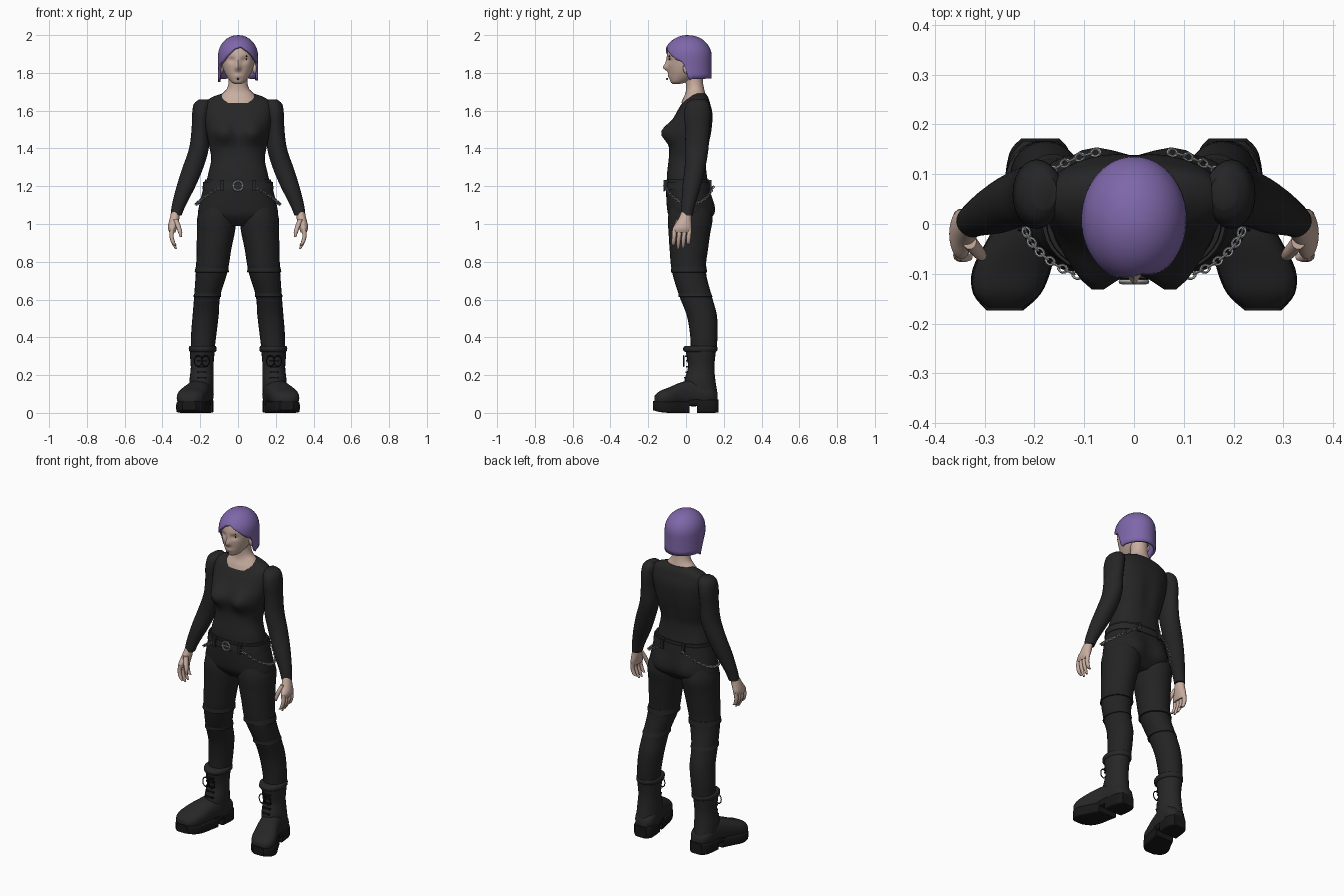
import bpy, bmesh
from math import sin, cos, pi, exp, sqrt, radians
from mathutils import Vector

default_cube = bpy.data.objects.get("Cube")
if default_cube:
    bpy.data.objects.remove(default_cube, do_unlink=True)


def material(name, red, green, blue):
    mat = bpy.data.materials.new(name)
    mat.use_nodes = True
    colour = (red, green, blue, 1)
    mat.diffuse_color = colour
    shader = next(n for n in mat.node_tree.nodes if n.type == 'BSDF_PRINCIPLED')
    shader.inputs["Base Color"].default_value = colour
    shader.inputs["Roughness"].default_value = 0.8
    return mat


SKIN = material("warm skin", .58, .42, .35)
HAIR = material("purple hair", .21, .135, .40)
SHIRT = material("black knit", .019, .019, .019)
PANTS = material("black denim", .017, .017, .017)
LEATHER = material("black leather", .02, .02, .02)
RUBBER = material("dark rubber", .009, .009, .009)
METAL = material("grey metal", .38, .38, .38)


def finish(obj, mat, mirror=False, angle=50):
    """Assign the colour, mirror across x when asked, and shade smoothly."""
    obj.data.materials.clear()
    obj.data.materials.append(mat)
    if mirror:
        obj.modifiers.new("Mirror", 'MIRROR')
    bpy.ops.object.select_all(action='DESELECT')
    obj.select_set(True)
    bpy.context.view_layer.objects.active = obj
    bpy.ops.object.shade_smooth_by_angle(angle=radians(angle))
    return obj


def mesh_object(name, bm):
    bmesh.ops.recalc_face_normals(bm, faces=bm.faces)
    mesh = bpy.data.meshes.new(name)
    bm.to_mesh(mesh)
    bm.free()
    obj = bpy.data.objects.new(name, mesh)
    bpy.context.collection.objects.link(obj)
    return obj


def refine(rings, steps):
    """Catmull-Rom interpolation between the key rings."""
    result = []
    last = len(rings) - 1
    for i in range(last):
        quad = [rings[max(i - 1, 0)], rings[i], rings[i + 1], rings[min(i + 2, last)]]
        for k in range(steps):
            t = k / steps
            result.append([b + t * ((c - a) + t * ((2 * a - 5 * b + 4 * c - d)
                           + t * (3 * b - a - 3 * c + d))) / 2
                           for a, b, c, d in zip(*quad)])
    return result + [list(rings[-1])]


def loft(name, rings, mat, mirror=False, axis='z', power=2, seg=24, steps=4,
         bumps=(), angle=50):
    """Skin over rings (x, y, z, half width, half depth) lying across an axis.
    A bump is (x, z, x spread, z spread, push along y, side of the body)."""
    bm = bmesh.new()
    loops = []
    for x, y, z, a, b in refine(rings, steps):
        loop = []
        for k in range(seg):
            c, s = cos(2 * pi * k / seg), sin(2 * pi * k / seg)
            u = a * abs(c) ** (2 / power) * (1 if c > 0 else -1)
            v = b * abs(s) ** (2 / power) * (1 if s > 0 else -1)
            p = Vector((x + u, y + v, z)) if axis == 'z' else Vector((x + u, y, z + v))
            for bx, bz, sx, sz, push, side in bumps:
                if s * side > 0:
                    fall = ((abs(p.x) - bx) / sx) ** 2 + ((p.z - bz) / sz) ** 2
                    p.y += push * exp(-fall) * min(1, abs(s) * 2)
            loop.append(bm.verts.new(p))
        loops.append(loop)
    for low, high in zip(loops, loops[1:]):
        for k in range(seg):
            n = (k + 1) % seg
            bm.faces.new((low[k], low[n], high[n], high[k]))
    bm.faces.new(loops[0])
    bm.faces.new(loops[-1])
    return finish(mesh_object(name, bm), mat, mirror, angle)


def trunk(*profile):
    """Centred rings from (height, front, back, half width)."""
    return [(0, (f + b) / 2, z, w, (b - f) / 2) for z, f, b, w in profile]


def box(name, centre, size, mat, mirror=False):
    bm = bmesh.new()
    bmesh.ops.create_cube(bm, size=1)
    for v in bm.verts:
        v.co = Vector(c + s * o for c, s, o in zip(centre, size, v.co))
    return finish(mesh_object(name, bm), mat, mirror, 30)


def ball(name, centre, size, mat, mirror=False):
    bm = bmesh.new()
    bmesh.ops.create_uvsphere(bm, u_segments=12, v_segments=8, radius=1)
    for v in bm.verts:
        v.co = Vector(c + s * o for c, s, o in zip(centre, size, v.co))
    return finish(mesh_object(name, bm), mat, mirror)


# Head and neck
loft("head", trunk((1.742, -.07, -.03, .018), (1.755, -.083, .01, .04),
                   (1.80, -.092, .08, .07), (1.85, -.098, .11, .086),
                   (1.90, -.10, .12, .09), (1.95, -.083, .105, .078),
                   (1.98, -.04, .07, .045)), SKIN, seg=64, steps=6, power=2.1,
     bumps=[(0, 1.827, .014, .017, -.022, -1), (0, 1.85, .011, .025, -.01, -1),
            (.035, 1.868, .02, .014, .011, -1), (0, 1.783, .022, .01, -.007, -1)])
loft("neck", trunk((1.64, -.025, .11, .115), (1.665, -.016, .108, .10),
                   (1.69, -.004, .102, .083), (1.715, 0, .096, .06),
                   (1.75, -.002, .09, .05), (1.80, -.01, .09, .05)), SKIN)
ball("ears", (.088, .004, 1.825), (.012, .02, .03), SKIN, True)
ball("lip_stud", (0, -.1, 1.768), (.005, .005, .005), RUBBER)
for height in (1.872, 1.888):
    ball("brow_stud", (.045, -.088, height), (.004, .004, .004), RUBBER)

# Bobbed hair: a cap whose lower edge follows an asymmetric hairline
HAIRLINE = [(-180, 1.77), (-96, 1.768), (-90, 1.752), (-82, 1.80), (-70, 1.84),
            (-50, 1.86), (-30, 1.895), (-10, 1.93), (10, 1.94), (35, 1.91),
            (60, 1.87), (78, 1.855), (88, 1.80), (92, 1.752), (98, 1.768), (180, 1.77)]


def hairline(degrees):
    for (a, low), (b, high) in zip(HAIRLINE, HAIRLINE[1:]):
        if a <= degrees <= b:
            return low + (high - low) * (degrees - a) / (b - a)


bm = bmesh.new()
crown = bm.verts.new((0, .01, 2))
columns = []
COUNT, ROWS = 72, 14
for i in range(COUNT):
    turn = -180 + 360 * i / COUNT
    bottom = hairline(turn)
    column = []
    for j in range(1, ROWS + 1):
        z = 2 - (2 - bottom) * (j / ROWS) ** 1.6
        f = sqrt(max(0, 1 - max(0, (z - 1.89) / .11) ** 2))
        column.append(bm.verts.new((.106 * f * sin(radians(turn)),
                                    .01 - .126 * f * cos(radians(turn)), z)))
    columns.append(column)
for left, right in zip(columns, columns[1:] + columns[:1]):
    bm.faces.new((crown, left[0], right[0]))
    for j in range(ROWS - 1):
        bm.faces.new((left[j], left[j + 1], right[j + 1], right[j]))
hair = mesh_object("hair", bm)
shell = hair.modifiers.new("Solidify", 'SOLIDIFY')
shell.thickness = .014
shell.offset = -1
finish(hair, HAIR)

# Shirt body and sleeves
loft("shirt", trunk((1.69, .035, .105, .085), (1.67, .01, .118, .14),
                    (1.64, -.02, .128, .175), (1.58, -.055, .142, .18),
                    (1.49, -.088, .138, .168), (1.40, -.088, .12, .15),
                    (1.34, -.092, .108, .142), (1.27, -.10, .11, .157),
                    (1.20, -.102, .12, .172)), SHIRT, seg=40, power=2.3,
     bumps=[(.08, 1.485, .055, .055, -.055, -1), (0, 1.45, .03, .12, -.012, 1)])
loft("sleeves", [(.18, .065, 1.66, .025, .035), (.188, .062, 1.635, .046, .06),
                 (.195, .06, 1.58, .048, .07), (.20, .06, 1.5, .046, .064),
                 (.207, .057, 1.4, .052, .062), (.238, .048, 1.3, .055, .055),
                 (.275, .03, 1.2, .05, .049), (.313, .012, 1.1, .037, .036),
                 (.328, .004, 1.045, .029, .032)], SHIRT, True)

# Hands
loft("palms", [(.328, .003, 1.07, .022, .025), (.338, -.008, 1.02, .026, .036),
               (.347, -.02, .98, .024, .05), (.347, -.022, .955, .016, .046)],
     SKIN, True)
for k, tip in enumerate((.885, .868, .872, .892)):
    y = -.06 + .026 * k
    loft("fingers", [(.348, y, .975, .012, .013), (.352, y - .003, .935, .011, .012),
                     (.342, y - .006, .9, .01, .011), (.329, y - .007, tip, .005, .006)],
         SKIN, True, seg=10, steps=3)
loft("thumbs", [(.33, -.035, 1.025, .014, .016), (.315, -.054, .985, .013, .014),
                (.306, -.063, .955, .011, .011), (.303, -.066, .93, .005, .006)],
     SKIN, True, seg=10, steps=3)

# Trousers
loft("trouser_seat", trunk((1.235, -.104, .122, .175), (1.2, -.106, .127, .181),
                           (1.1, -.102, .13, .205), (1.04, -.09, .125, .205),
                           (.99, -.045, .08, .11)), PANTS, seg=40, power=2.3,
     bumps=[(.09, 1.08, .07, .07, .03, 1)])
loft("trouser_legs", [(.10, .02, 1.11, .095, .10), (.112, .022, 1.03, .104, .118),
                      (.118, .018, .95, .10, .11), (.127, .015, .87, .092, .102),
                      (.139, .015, .75, .084, .09), (.163, .05, .62, .069, .086),
                      (.171, .083, .52, .069, .08), (.181, .094, .42, .067, .073),
                      (.187, .094, .33, .062, .068)], PANTS, True)
loft("thigh_seams", [(.137, .015, .775, .086, .092), (.139, .016, .745, .091, .096),
                     (.14, .017, .742, .08, .085)], PANTS, True, steps=1, angle=30)
loft("knee_seams", [(.16, .046, .635, .07, .086), (.163, .05, .615, .074, .091),
                    (.163, .05, .612, .065, .08)], PANTS, True, steps=1, angle=30)

# Belt with buckle and loops
loft("belt", trunk((1.182, -.112, .134, .189), (1.222, -.11, .131, .184)),
     LEATHER, seg=40, power=2.3, steps=1)
bpy.ops.mesh.primitive_torus_add(location=(0, -.116, 1.203), rotation=(pi / 2, 0, 0),
                                 major_segments=12, minor_segments=6,
                                 major_radius=.026, minor_radius=.005)
buckle = bpy.context.object
buckle.name = "belt_buckle"
finish(buckle, METAL)
box("buckle_pin", (0, -.118, 1.203), (.05, .006, .006), METAL)
box("belt_loops", (.085, -.104, 1.205), (.02, .02, .056), LEATHER, True)
box("back_belt_loops", (.07, .125, 1.205), (.02, .02, .056), LEATHER, True)


# Hip chains: linked rings hanging around each side
def chain_point(t, side):
    a = radians(24 + 138 * t)
    return Vector((side * .222 * sin(a), .015 - .137 * cos(a), 1.2 - .095 * sin(pi * t)))


LINKS = 30
link_mesh = None
for side in (-1, 1):
    for k in range(LINKS):
        if link_mesh is None:
            bpy.ops.mesh.primitive_torus_add(major_segments=10, minor_segments=5,
                                             major_radius=.0075, minor_radius=.0025)
            link = finish(bpy.context.object, METAL)
            link_mesh = link.data
        else:
            link = bpy.data.objects.new("chain_link", link_mesh)
            bpy.context.collection.objects.link(link)
        link.name = "chain_link"
        t = (k + .5) / LINKS
        tangent = chain_point(t + .01, side) - chain_point(t - .01, side)
        turn = tangent.to_track_quat('X', 'Z').to_euler().to_matrix()
        roll = Vector((0, 0, 1)) if k % 2 else Vector((0, 1, 0))
        link.rotation_euler = (turn @ Vector((0, 0, 1)).rotation_difference(roll)
                               .to_matrix()).to_euler()
        link.scale = (1.4, 1, 1)
        link.location = chain_point(t, side)

# Boots: shaft, cuff, foot, split platform sole and laces
loft("boot_shafts", [(.188, .077, .345, .068, .084), (.19, .079, .30, .064, .076),
                     (.19, .08, .24, .06, .07), (.193, .074, .17, .064, .082),
                     (.194, .08, .11, .063, .085), (.194, .085, .06, .06, .08)],
     LEATHER, True)
loft("boot_cuffs", [(.187, .077, .322, .066, .08), (.187, .076, .33, .073, .09),
                    (.187, .076, .348, .073, .09), (.187, .077, .355, .066, .08)],
     LEATHER, True, steps=2)
loft("boot_feet", [(.188, .167, .08, .035, .03), (.19, .13, .095, .061, .05),
                   (.2, .05, .105, .064, .07), (.222, -.025, .10, .069, .062),
                   (.245, -.09, .085, .076, .05), (.255, -.14, .075, .066, .04),
                   (.258, -.168, .068, .035, .02)], LEATHER, True, 'y', 2.5)
loft("sole_fronts", [(.207, .018, .03, .062, .03), (.222, -.025, .03, .069, .03),
                     (.245, -.09, .03, .079, .03), (.255, -.14, .033, .068, .028),
                     (.259, -.174, .038, .036, .024)], RUBBER, True, 'y', 8, angle=40)
loft("sole_heels", [(.188, .172, .036, .038, .034), (.19, .14, .035, .061, .035),
                    (.199, .058, .035, .064, .035)], RUBBER, True, 'y', 8, angle=40)
loft("sole_arches", [(.2, .07, .055, .06, .018), (.21, 0, .053, .06, .018)],
     RUBBER, True, 'y', 8, angle=40)
for z, y in ((.185, -.004), (.215, .004), (.245, .008), (.275, .006), (.3, .002)):
    box("boot_laces", (.191, y, z), (.05, .014, .008), RUBBER, True)
for offset in (-.02, .02):
    bpy.ops.mesh.primitive_torus_add(location=(0, 0, 0), major_segments=12, minor_segments=5,
                                     major_radius=.02, minor_radius=.003)
    bow = bpy.context.object
    bow.name = "lace_bow"
    for v in bow.data.vertices:
        x, y, z = v.co
        v.co = (.191 + offset + x, -.012 + z, .275 + y * 1.4)
    finish(bow, RUBBER, True)
